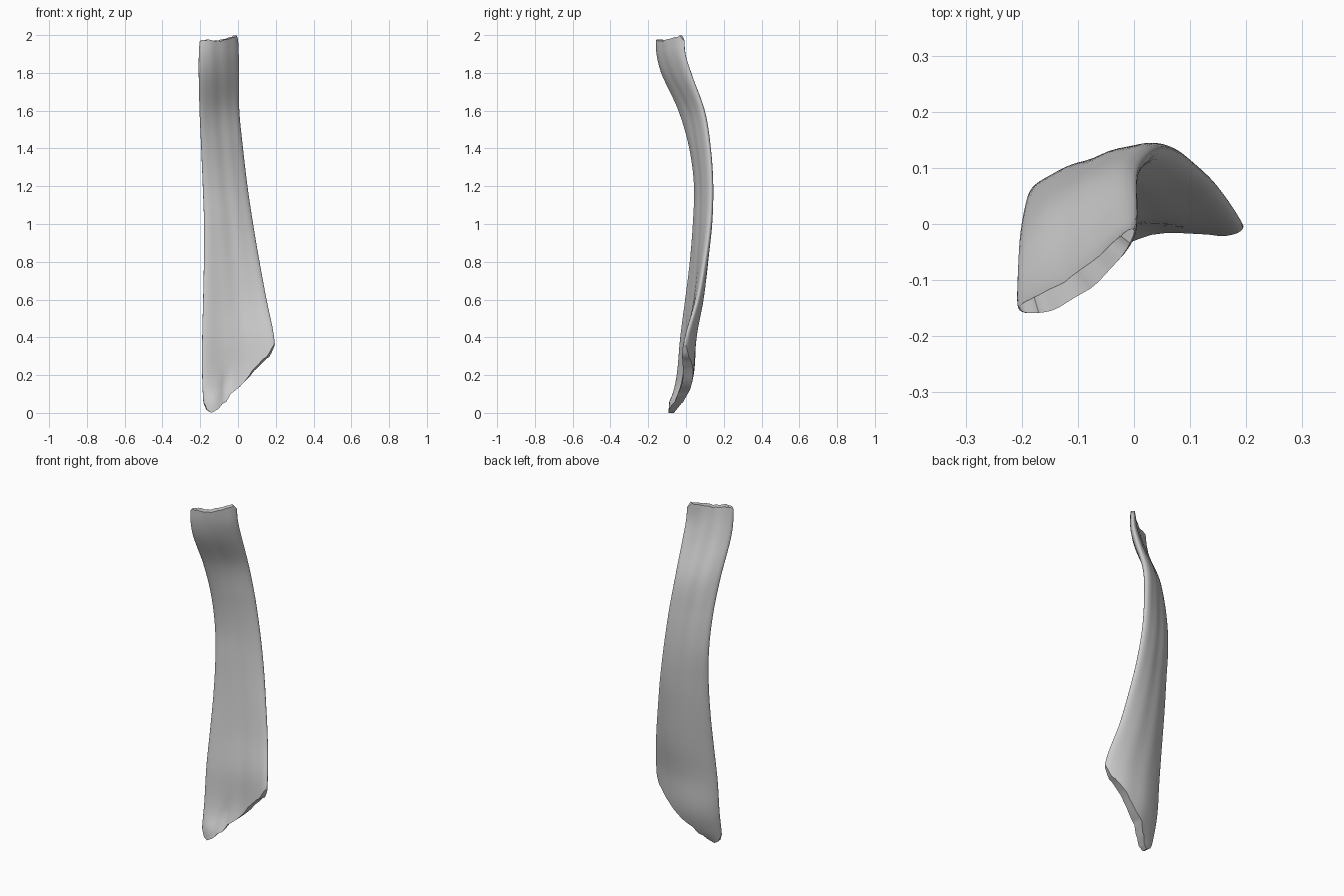
import bpy, bmesh, math, random
from mathutils import Vector

if "Cube" in bpy.data.objects:
    bpy.data.objects.remove(bpy.data.objects["Cube"])

random.seed(4)

# Cross-sections: z, left x, right x, mid-surface y at left / middle / right, half thickness
SECTIONS = [
    (0.00, -0.185, 0.205, -0.078, -0.070, -0.050, 0.018),
    (0.06, -0.190, 0.206, -0.072, -0.028, -0.045, 0.025),
    (0.20, -0.195, 0.207, -0.045, 0.014, -0.035, 0.027),
    (0.40, -0.195, 0.197, -0.026, 0.030, 0.000, 0.026),
    (0.60, -0.190, 0.157, 0.000, 0.060, 0.060, 0.025),
    (0.80, -0.186, 0.120, 0.026, 0.080, 0.098, 0.025),
    (1.00, -0.185, 0.086, 0.043, 0.093, 0.126, 0.025),
    (1.20, -0.192, 0.056, 0.050, 0.095, 0.135, 0.024),
    (1.40, -0.200, 0.032, 0.024, 0.075, 0.124, 0.024),
    (1.60, -0.208, 0.012, -0.036, 0.035, 0.092, 0.025),
    (1.80, -0.213, 0.010, -0.125, -0.060, 0.025, 0.025),
    (1.90, -0.213, 0.008, -0.148, -0.096, -0.004, 0.022),
    (2.00, -0.208, 0.004, -0.150, -0.114, -0.010, 0.016),
]
# End outlines: position across the blade (0 left, 1 right), z
BOTTOM = [(0, 0.06), (0.04, 0.015), (0.1, 0.0), (0.2, 0.022), (0.32, 0.06), (0.37, 0.095),
          (0.5, 0.135), (0.7, 0.215), (0.9, 0.295), (1, 0.355)]
TOP = [(0, 1.965), (0.05, 1.98), (0.3, 1.975), (0.5, 1.97), (0.65, 1.98), (0.8, 1.99),
       (0.93, 2.0), (1, 1.97)]
HALF, ROWS = 24, 70


def linear(table, t):
    for (a, va), (b, vb) in zip(table, table[1:]):
        if t <= b:
            return va + (vb - va) * (t - a) / (b - a)
    return table[-1][1]


def section(z):
    # Smooth (Hermite) interpolation between the listed sections
    n = len(SECTIONS)
    i = 0
    while i < n - 2 and z > SECTIONS[i + 1][0]:
        i += 1
    p0, p1, p2, p3 = (SECTIONS[min(max(k, 0), n - 1)] for k in (i - 1, i, i + 1, i + 2))
    d = p2[0] - p1[0]
    s = (z - p1[0]) / d
    out = []
    for k in range(1, 7):
        m1 = (p2[k] - p0[k]) / (p2[0] - p0[0]) * d
        m2 = (p3[k] - p1[k]) / (p3[0] - p1[0]) * d
        out.append((2*s**3 - 3*s**2 + 1) * p1[k] + (s**3 - 2*s*s + s) * m1
                   + (3*s*s - 2*s**3) * p2[k] + (s**3 - s*s) * m2)
    return out


def surface_point(u, side, z):
    xl, xr, yl, ym, yr, h = section(z)
    xl, xr = xl + 0.006, xr - 0.006
    b, a = -3*yl + 4*ym - yr, 2*yl - 4*ym + 2*yr
    normal = Vector((-(b + 2*a*u), xr - xl)).normalized()
    # Rounded long edges, shallow groove near the lower end, faint grain
    off = side * h * (1 - abs(2*u - 1)**3.5)**0.5
    if side < 0:
        off += 0.015 * math.exp(-((u - 0.3) / 0.05)**2 - ((z - 0.14) / 0.07)**2)
        off -= 0.014 * math.exp(-((u - 0.13) / 0.1)**2 - ((z - 0.06) / 0.04)**2)
    off += side * 0.0015 * math.sin(u*19 + z*1.5) * (1 - abs(2*u - 1)**2)
    return Vector((xl + (xr - xl)*u + normal.x*off, yl + b*u + a*u*u + normal.y*off, z))


# Ring positions: front from left to right, then back from right to left
across = [(1 - math.cos(math.pi*i/HALF)) / 2 for i in range(HALF + 1)]
ring = [(i, -1) for i in range(HALF + 1)] + [(i, 1) for i in range(HALF - 1, 0, -1)]
N = len(ring)
chip_low = [random.uniform(0, 0.012) for _ in across]
chip_top = [random.uniform(-0.008, 0) for _ in across]

# Bone shaft
bm = bmesh.new()
rows = []
for r in range(ROWS + 1):
    v = r / ROWS
    verts = []
    for i, side in ring:
        u = across[i]
        low = linear(BOTTOM, u) + (chip_low[i] if u > 0.2 else 0)
        high = linear(TOP, u) + (chip_top[i] if u < 0.9 else 0)
        verts.append(bm.verts.new(surface_point(u, side, low + (high - low)*v)))
    rows.append(verts)
for lo, hi in zip(rows, rows[1:]):
    for k in range(N):
        j = (k + 1) % N
        bm.faces.new((lo[k], lo[j], hi[j], hi[k]))

# Broken ends
for verts in (rows[0], rows[-1]):
    for k in range(HALF):
        quad = [verts[k], verts[k + 1], verts[(N - k - 1) % N], verts[(N - k) % N]]
        bm.faces.new(list(dict.fromkeys(quad)))
bmesh.ops.recalc_face_normals(bm, faces=bm.faces)

mesh = bpy.data.meshes.new("bone_shaft")
bm.to_mesh(mesh)
bm.free()
bone = bpy.data.objects.new("bone_shaft", mesh)
bpy.context.collection.objects.link(bone)
bpy.context.view_layer.objects.active = bone
bone.select_set(True)
bpy.ops.object.shade_smooth_by_angle(angle=math.radians(50))
